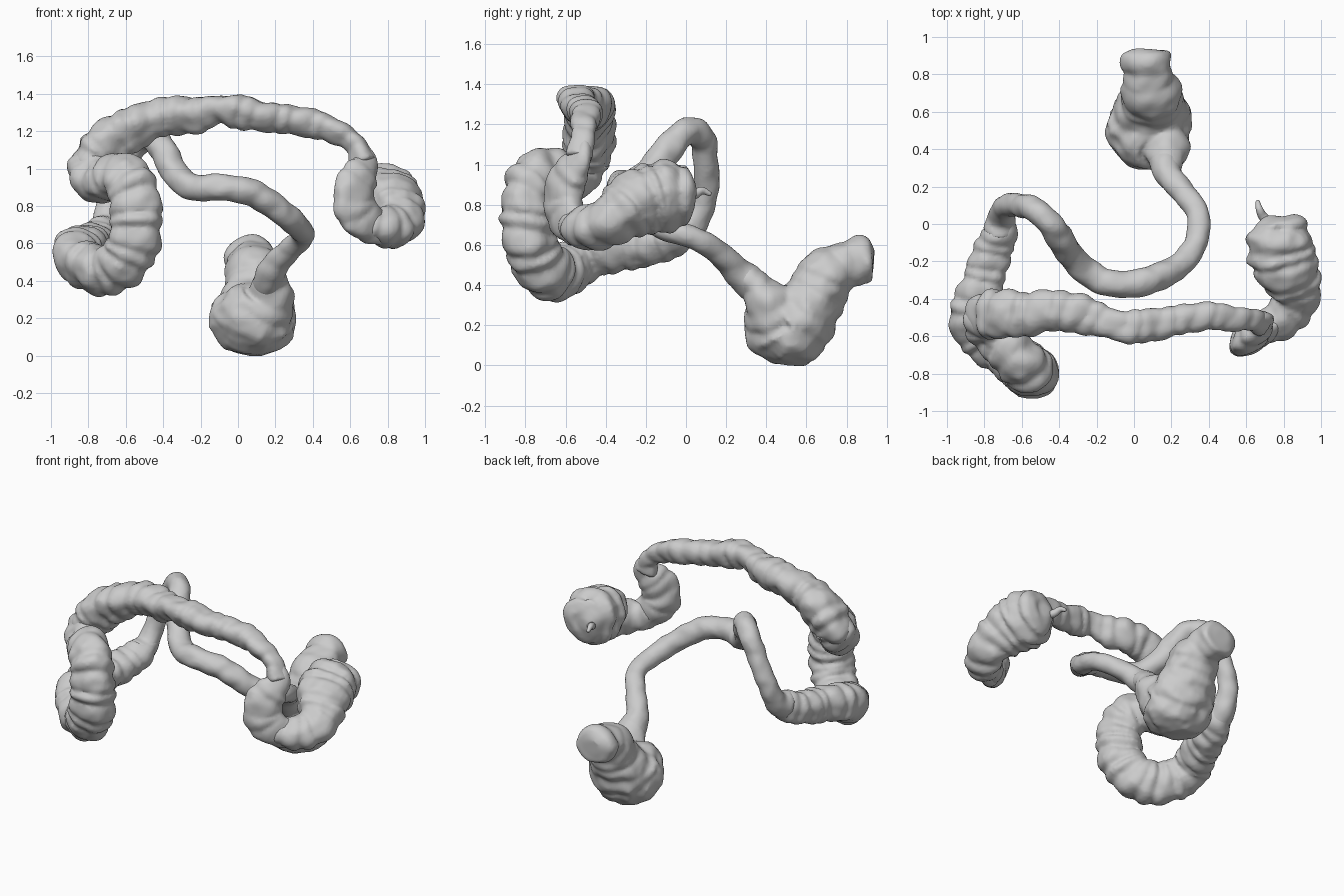
import bpy, bmesh, math, random
from mathutils import Vector, noise

random.seed(4)


def spline(pts, step):
    """Catmull-Rom samples of (x, y, z, radius) at roughly even spacing."""
    p = [Vector(q) for q in pts]
    p = [p[0] * 2 - p[1]] + p + [p[-1] * 2 - p[-2]]
    p[0][3], p[-1][3] = p[1][3], p[-2][3]
    out = []
    for i in range(1, len(p) - 2):
        a, b, c, d = p[i - 1:i + 3]
        n = max(2, int((c.xyz - b.xyz).length / step))
        for k in range(n):
            t = k / n
            out.append(0.5 * (2 * b + (c - a) * t + (2 * a - 5 * b + 4 * c - d) * t * t
                              + (3 * b - a - 3 * c + d) * t ** 3))
    return out + [p[-2]]


def gut(name, pts, depth=0.0, pitch=0.1, lobes=0.0, sides=28, voxel=0.014,
        axis=(1, 0, 0), stretch=1.0):
    """Sweep a pouched tube along pts; depth = pinch between pouches,
    stretch = widening of the section along axis."""
    s = spline(pts, 0.012)
    axis = Vector(axis).normalized()
    bm = bmesh.new()
    rings, run = [], 0.0
    tan = (s[1].xyz - s[0].xyz).normalized()
    nor = tan.orthogonal().normalized()
    ph = [random.uniform(0, 6.28) for _ in range(3)]
    for i, q in enumerate(s):
        if i:
            run += (q.xyz - s[i - 1].xyz).length
        tan = (s[min(i + 1, len(s) - 1)].xyz - s[max(i - 1, 0)].xyz).normalized()
        nor = (nor - tan * nor.dot(tan)).normalized()
        bi = tan.cross(nor)
        ring = []
        for j in range(sides):
            a = 2 * math.pi * j / sides
            side = nor * math.cos(a) + bi * math.sin(a)
            # pouches are staggered around the wall, between three bands
            wob = 0.5 * math.sin(3 * run / pitch + ph[0]) + 0.9 * math.sin(a + ph[1])
            pouch = abs(math.sin(math.pi * run / pitch + wob)) ** 0.6
            lump = noise.noise((q.xyz + side * q[3]) * 13)
            r = q[3] * (1 + depth * (pouch - 0.75) + lobes * math.cos(3 * a + ph[2])
                        + 0.12 * lump)
            side += axis * side.dot(axis) * (stretch - 1)
            ring.append(bm.verts.new(q.xyz + side * r))
        rings.append(ring)
    for r0, r1 in zip(rings, rings[1:]):
        for j in range(sides):
            k = (j + 1) % sides
            bm.faces.new((r0[j], r0[k], r1[k], r1[j]))
    bm.faces.new(rings[0][::-1])
    bm.faces.new(rings[-1])
    me = bpy.data.meshes.new(name)
    bm.to_mesh(me)
    bm.free()
    ob = bpy.data.objects.new(name, me)
    bpy.context.collection.objects.link(ob)
    # fuse folds at the tight bends into one clean skin
    m = ob.modifiers.new("fuse", 'REMESH')
    m.mode, m.voxel_size, m.use_smooth_shade = 'VOXEL', voxel, True
    sm = ob.modifiers.new("soften", 'SMOOTH')
    sm.factor, sm.iterations = 0.5, 1
    return ob


# rectum: end at the back, down into the large bulb, then up to the sigmoid
gut("rectum", [
    (.06, .935, .53, .05), (.06, .92, .53, .10), (.065, .88, .525, .12), (.075, .84, .515, .115),
    (.08, .79, .50, .115), (.09, .715, .455, .14), (.095, .65, .36, .15),
    (.09, .58, .25, .185), (.085, .51, .19, .20), (.11, .45, .24, .185),
    (.17, .40, .32, .12), (.17, .35, .39, .085), (.18, .28, .46, .06)],
    0.08, 0.09, stretch=1.15)

# sigmoid: thin tube looping forward, across, and over to the left side
gut("sigmoid_colon", [
    (.16, .36, .37, .085), (.18, .27, .46, .075), (.28, .15, .57, .062), (.345, .04, .635, .06),
    (.33, -.10, .68, .062), (.24, -.22, .76, .07), (.08, -.30, .87, .073),
    (-.10, -.32, .90, .073), (-.24, -.265, .90, .073), (-.34, -.165, .98, .073),
    (-.40, -.07, 1.10, .073), (-.46, .015, 1.17, .068), (-.55, .085, 1.12, .067),
    (-.63, .10, .97, .063), (-.69, .09, .82, .063), (-.71, .03, .70, .075),
    (-.72, -.04, .66, .09)], 0.06, 0.16)

# descending colon and the big folded bend on the left
gut("descending_colon", [
    (-.70, .06, .72, .06), (-.715, -.03, .66, .09), (-.76, -.15, .61, .105),
    (-.80, -.28, .59, .11), (-.855, -.42, .57, .12), (-.865, -.52, .53, .125),
    (-.78, -.62, .47, .13), (-.66, -.70, .47, .135), (-.57, -.77, .58, .138),
    (-.545, -.79, .74, .138), (-.57, -.77, .90, .135), (-.65, -.69, .96, .125),
    (-.74, -.60, .93, .12), (-.79, -.53, .97, .115), (-.77, -.49, 1.05, .115)],
    0.20, 0.085, 0.05)

# transverse colon: arch across the top
gut("transverse_colon", [
    (-.79, -.54, .95, .09), (-.77, -.49, 1.05, .125), (-.67, -.48, 1.16, .125),
    (-.55, -.48, 1.23, .112), (-.40, -.46, 1.285, .105), (-.25, -.49, 1.29, .10),
    (-.10, -.54, 1.32, .077), (.00, -.55, 1.31, .09), (.15, -.53, 1.28, .083),
    (.30, -.50, 1.26, .078), (.42, -.49, 1.24, .077), (.53, -.505, 1.20, .066),
    (.63, -.51, 1.13, .057), (.67, -.53, 1.03, .07)], 0.18, 0.10, 0.08)

# right bend: flattened limb turning down
gut("right_bend", [
    (.65, -.51, 1.11, .055), (.675, -.53, 1.03, .075), (.645, -.575, .95, .115),
    (.615, -.61, .85, .125), (.645, -.60, .75, .12), (.73, -.55, .69, .10),
    (.80, -.50, .69, .09)], 0.16, 0.10, 0.04, axis=(.57, -.82, 0), stretch=0.65)

# ascending colon: up to the wide blind pouch at its end
gut("ascending_colon", [
    (.68, -.58, .705, .07), (.75, -.53, .69, .105), (.84, -.45, .69, .115),
    (.865, -.35, .74, .13), (.82, -.25, .81, .165), (.78, -.14, .845, .178),
    (.77, -.06, .85, .17), (.76, .00, .85, .14), (.75, .03, .85, .09),
    (.75, .045, .85, .03)], 0.20, 0.085, 0.05)

# small worm-like tail on the pouch
gut("appendix", [
    (.73, .00, .84, .03), (.69, .04, .85, .026), (.67, .08, .87, .02),
    (.66, .125, .85, .012)], 0.05, 0.05, 0.0, 12, 0.006)
